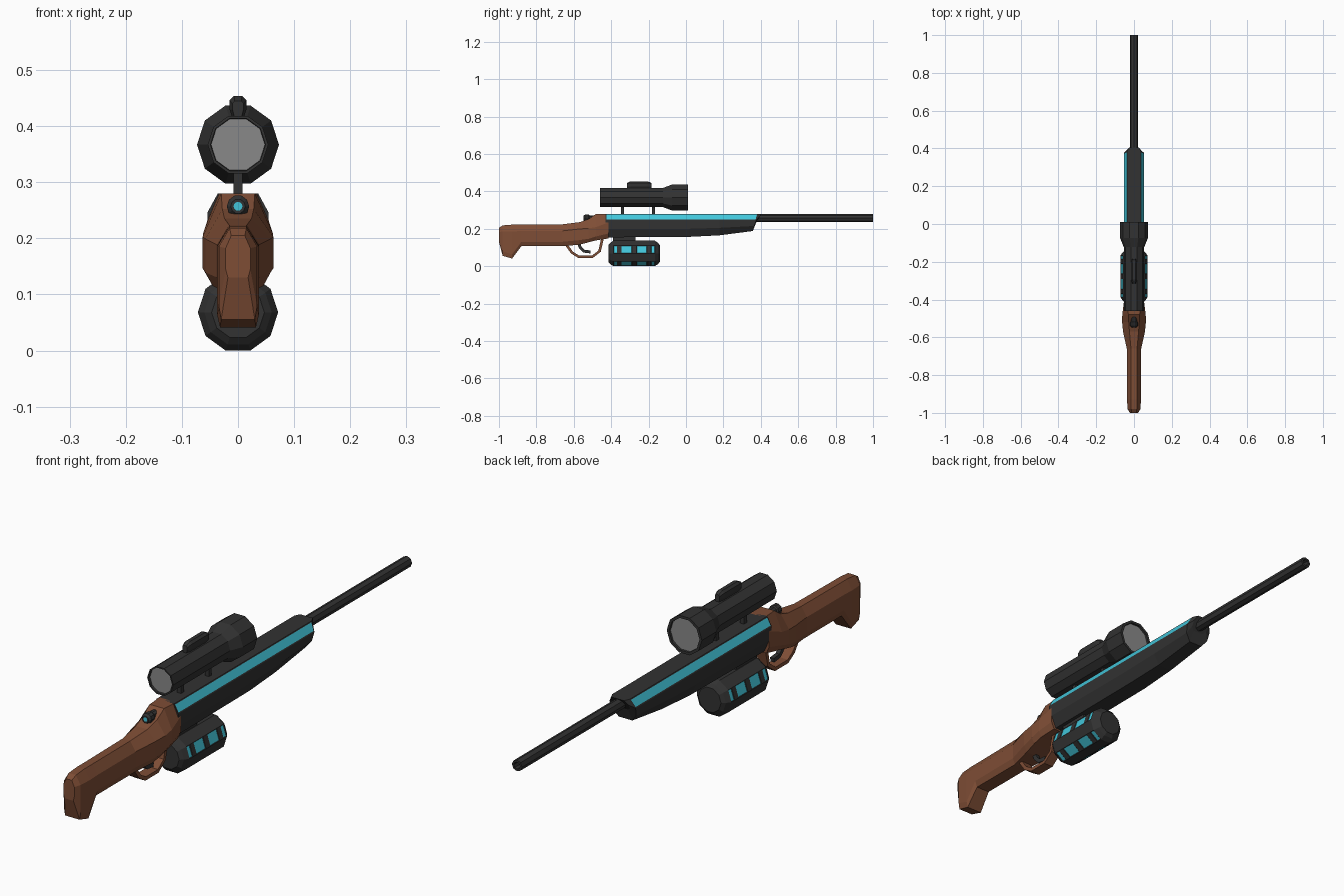
import bpy, bmesh, math
from mathutils import Vector

if "Cube" in bpy.data.objects:
    bpy.data.objects.remove(bpy.data.objects["Cube"], do_unlink=True)


def make_material(name, rgb):
    m = bpy.data.materials.new(name)
    m.use_nodes = True
    m.diffuse_color = (*rgb, 1)
    bsdf = next(n for n in m.node_tree.nodes if n.type == 'BSDF_PRINCIPLED')
    bsdf.inputs["Base Color"].default_value = (*rgb, 1)
    return m


METAL = make_material("dark_metal", (0.032, 0.032, 0.032))
WOOD = make_material("brown_wood", (0.21, 0.075, 0.036))
GLOW = make_material("cyan_glow", (0.055, 0.56, 0.7))
GLASS = make_material("grey_glass", (0.25, 0.25, 0.25))


def loft(name, rings, mat, accent=None, rule=None, inset=0, depth=0, together=False, caps=()):
    """Skin closed rings; faces picked by rule(ring, side) are inset and accented."""
    bm = bmesh.new()
    loops = [[bm.verts.new(p) for p in ring] for ring in rings]
    n = len(loops[0])
    picked = []
    for i, (a, b) in enumerate(zip(loops, loops[1:])):
        for j in range(n):
            k = (j + 1) % n
            f = bm.faces.new((a[j], a[k], b[k], b[j]))
            if rule and rule(i, j):
                picked.append(f)
    ends = [bm.faces.new(loops[0]), bm.faces.new(loops[-1])]
    bmesh.ops.recalc_face_normals(bm, faces=bm.faces)
    if picked:
        if together:
            bmesh.ops.inset_region(bm, faces=picked, thickness=inset, depth=depth, use_even_offset=True)
        else:
            bmesh.ops.inset_individual(bm, faces=picked, thickness=inset, depth=depth)
    for f in picked + [ends[c] for c in caps]:
        f.material_index = 1
    mesh = bpy.data.meshes.new(name)
    bm.to_mesh(mesh)
    bm.free()
    mesh.materials.append(mat)
    if accent:
        mesh.materials.append(accent)
    obj = bpy.data.objects.new(name, mesh)
    bpy.context.collection.objects.link(obj)
    return obj


def mirrored(y, half, slant=0):
    """Ring from right-hand (x, z) points listed top to bottom."""
    right = [Vector((x, y + slant * (z - half[0][1]), z)) for x, z in half]
    return right + [Vector((-p.x, p.y, p.z)) for p in reversed(right)]


def lathe(name, profile, z, sides, mat, **kw):
    """Polygonal tube along y from (y, radius) points."""
    angles = [2 * math.pi * k / sides for k in range(sides)]
    rings = [[Vector((r * math.cos(a), y, z + r * math.sin(a))) for a in angles]
             for y, r in profile]
    return loft(name, rings, mat, **kw)


def ribbon(name, path, thick, half, mat):
    """Flat bar of even thickness following a (y, z) path."""
    pts = [Vector((0, y, z)) for y, z in path]
    rings = []
    for i, p in enumerate(pts):
        t = (pts[min(i + 1, len(pts) - 1)] - pts[max(i - 1, 0)]).normalized()
        n = Vector((0, -t.z, t.y)) * thick / 2
        x = Vector((half, 0, 0))
        rings.append([p + x + n, p + x - n, p - x - n, p - x + n])
    return loft(name, rings, mat)


def box(name, x, y0, y1, z0, z1, mat):
    half = [(x, z1), (x, z0)]
    return loft(name, [mirrored(y0, half), mirrored(y1, half)], mat)


# Stock and receiver: y, bottom, top, then top / middle / bottom half widths,
# and the heights of the upper and lower side edges as fractions
stock = [
    (-1.0, .13, .205, .012, .022, .018, .7, .2),
    (-.98, .055, .218, .015, .034, .03, .8, .15),
    (-.93, .041, .222, .015, .037, .032, .8, .12),
    (-.88, .107, .222, .015, .037, .028, .7, .2),
    (-.66, .107, .224, .016, .038, .028, .7, .2),
    (-.57, .115, .235, .024, .058, .045, .7, .2),
    (-.52, .128, .252, .028, .063, .05, .6, .15),
    (-.48, .138, .28, .03, .062, .05, .5, .15),
    (-.415, .148, .28, .034, .054, .042, .65, .2),
]
rings = []
for y, b, t, wt, wm, wb, hi, lo in stock:
    h = t - b
    rings.append(mirrored(y, [(wt, t), (wm, b + hi * h), (wm, b + lo * h), (wb, b)]))
loft("stock", rings, WOOD)

# Trigger and its guard
ribbon("trigger_guard", [(-.64, .115), (-.61, .073), (-.575, .051), (-.5, .051),
                         (-.462, .08), (-.445, .155)], .014, .02, WOOD)
ribbon("trigger", [(-.58, .135), (-.565, .1), (-.545, .08), (-.51, .076)], .016, .008, METAL)

# Bolt with a glowing tip
lathe("bolt", [(-.548, .008), (-.548, .013), (-.54, .02), (-.52, .02), (-.515, .016),
               (-.46, .016)], .257, 10, METAL, accent=GLOW, caps=(0,))

# Fore body with a glowing strip along each upper bevel
top = [(.036, .28), (.054, .247)]
body = [
    mirrored(-.43, top + [(.054, .2), (.034, .154)]),
    mirrored(.02, top + [(.054, .2), (.034, .157)]),
    mirrored(.18, top + [(.053, .205), (.03, .165)]),
    mirrored(.385, top + [(.05, .215), (.028, .188)], slant=.3),
    mirrored(.405, [(.026, .28), (.036, .262), (.034, .243), (.02, .232)], slant=.7),
]
loft("fore_body", body, METAL, accent=GLOW, inset=.004, together=True,
     rule=lambda i, j: i < 3 and j in (0, 6))

# Barrel with a hollow muzzle
lathe("barrel", [(.34, .021), (1.0, .021), (1.0, .013), (.96, .013)], .257, 8, METAL)

# Scope with recessed lenses
lathe("scope", [(-.452, .048), (-.46, .049), (-.46, .054), (-.123, .054), (-.075, .073),
                (.01, .073), (.01, .063), (.003, .062)], .367, 10, METAL,
      accent=GLASS, caps=(0, 1))
small = [(.006, .445), (.01, .44), (.01, .43), (.006, .415)]
full = [(.007, .454), (.015, .446), (.015, .43), (.01, .415)]
loft("scope_dial", [mirrored(-.315, small), mirrored(-.295, full),
                    mirrored(-.205, full), mirrored(-.185, small)], METAL)
for label, y in (("rear", -.34), ("front", -.175)):
    box(label + "_scope_mount", .008, y - .008, y + .008, .27, .325, METAL)

# Energy canister: windows on alternate sides between dark bands
bands = [-.388, -.368, -.346, -.29, -.265, -.209, -.187, -.167]
profile = [(-.415, .047), (-.405, .06)] + [(y, .0715) for y in bands] + [(-.15, .06), (-.14, .047)]
lathe("canister", profile, .068, 10, METAL, accent=GLOW, inset=.003, depth=-.002,
      rule=lambda i, j: i in (2, 4, 6, 8) and j % 2 == 0 and j != 2)
box("canister_mount", .02, -.39, -.27, .125, .17, METAL)
